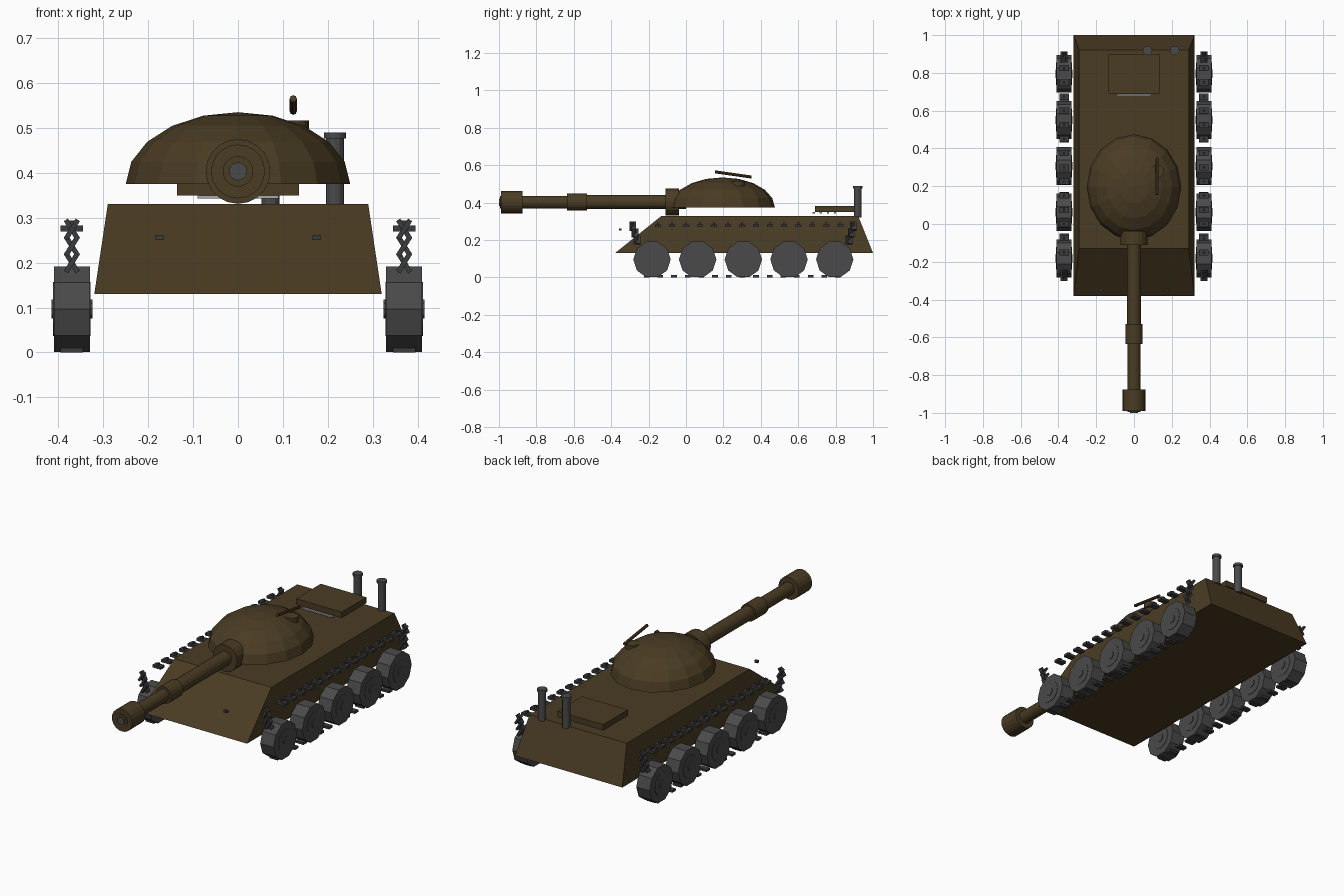
import bpy, bmesh, math
from mathutils import Matrix, Vector

if "Cube" in bpy.data.objects:
    bpy.data.objects.remove(bpy.data.objects["Cube"])


def material(name, rgb):
    m = bpy.data.materials.new(name)
    m.diffuse_color = (*rgb, 1)
    m.use_nodes = True
    m.node_tree.nodes["Principled BSDF"].inputs["Base Color"].default_value = m.diffuse_color
    return m


OLIVE = material("olive brown", (0.068, 0.045, 0.017))
GREY = material("wheel grey", (0.068, 0.068, 0.070))
DARK = material("track steel", (0.042, 0.043, 0.047))
SILVER = material("grille silver", (0.40, 0.40, 0.42))


def finish(name, bm, mat):
    bmesh.ops.recalc_face_normals(bm, faces=bm.faces)
    mesh = bpy.data.meshes.new(name)
    bm.to_mesh(mesh)
    bm.free()
    mesh.materials.append(mat)
    ob = bpy.data.objects.new(name, mesh)
    bpy.context.collection.objects.link(ob)
    return ob


def add_box(bm, centre, size, tilt=0):
    m = (Matrix.Translation(centre) @ Matrix.Rotation(tilt, 4, 'Y')
         @ Matrix.Diagonal((*size, 1)))
    bmesh.ops.create_cube(bm, size=1, matrix=m)


def add_rod(bm, a, b, r, sides=16, spin=0):
    a, b = Vector(a), Vector(b)
    m = (Matrix.Translation((a + b) / 2)
         @ (b - a).to_track_quat('Z', 'Y').to_matrix().to_4x4()
         @ Matrix.Rotation(spin, 4, 'Z'))
    bmesh.ops.create_cone(bm, cap_ends=True, segments=sides, radius1=r, radius2=r,
                          depth=(b - a).length, matrix=m)


# Hull: side profile, narrower at the top
bm = bmesh.new()
profile = [(-0.38, 0.13), (1.0, 0.13), (0.92, 0.33), (-0.13, 0.33)]
sides = []
for s in (-1, 1):
    sides.append([bm.verts.new((s * (0.32 if z < 0.2 else 0.29), y, z)) for y, z in profile])
    bm.faces.new(sides[-1])
for i in range(4):
    j = (i + 1) % 4
    bm.faces.new((sides[0][i], sides[0][j], sides[1][j], sides[1][i]))
finish("hull", bm, OLIVE)

# Turret: half of a squashed sphere, closed underneath
bm = bmesh.new()
bmesh.ops.create_uvsphere(bm, u_segments=16, v_segments=10, radius=1)
cut = bmesh.ops.bisect_plane(bm, geom=bm.verts[:] + bm.edges[:] + bm.faces[:],
                             plane_co=(0, 0, 0), plane_no=(0, 0, 1), clear_inner=True)
bmesh.ops.holes_fill(bm, edges=[e for e in bm.edges if e.is_boundary])
bm.transform(Matrix.Translation((0, 0.195, 0.375)) @ Matrix.Diagonal((0.25, 0.28, 0.16, 1)))
finish("turret", bm, OLIVE)

# Gun: mantlet, stepped barrel, sleeve and muzzle brake on one axis
AXIS = 0.403
for name, y0, y1, r, mat in (
        ("mantlet", -0.11, -0.037, 0.072, OLIVE),
        ("barrel_base", -0.53, 0.0, 0.037, OLIVE),
        ("barrel_sleeve", -0.635, -0.53, 0.046, OLIVE),
        ("barrel_tip", -0.994, -0.635, 0.034, OLIVE),
        ("muzzle_brake", -0.99, -0.875, 0.06, OLIVE),
        ("bore", -1.0, -0.95, 0.02, GREY)):
    bm = bmesh.new()
    add_rod(bm, (0, y0, AXIS), (0, y1, AXIS), r, 20)
    finish(name, bm, mat)

# Roof hatch and machine gun
bm = bmesh.new()
add_rod(bm, (0.123, 0.28, 0.49), (0.123, 0.28, 0.517), 0.035)
finish("roof_hatch", bm, OLIVE)
bm = bmesh.new()
add_rod(bm, (0.123, 0.155, 0.565), (0.123, 0.35, 0.537), 0.008, 8)
finish("roof_gun", bm, OLIVE)

# Engine cover with grille slats beneath
bm = bmesh.new()
add_box(bm, (0, 0.795, 0.366), (0.272, 0.21, 0.032))
finish("engine_cover", bm, OLIVE)
bm = bmesh.new()
for i in range(4):
    add_box(bm, (0, 0.683 + 0.038 * i, 0.346), (0.18, 0.012, 0.007))
finish("grille_slats", bm, SILVER)

# Exhaust pipes with caps
bm = bmesh.new()
for x in (0.072, 0.216):
    add_rod(bm, (x, 0.918, 0.32), (x, 0.918, 0.48), 0.02, 12)
    add_rod(bm, (x, 0.918, 0.476), (x, 0.918, 0.49), 0.025, 12)
finish("exhaust_pipes", bm, GREY)

# Headlights
bm = bmesh.new()
for x in (-0.175, 0.175):
    add_box(bm, (x, -0.352, 0.256), (0.018, 0.014, 0.012))
finish("headlights", bm, DARK)

for s, side in ((-1, "left"), (1, "right")):
    # Ten-sided road wheels with stepped hubs
    bm = bmesh.new()
    for i in range(5):
        y, z = -0.182 + 0.2443 * i, 0.0965
        for half, r, n in ((0.04, 0.1, 10), (0.042, 0.06, 12), (0.0455, 0.022, 10)):
            add_rod(bm, (s * (0.37 - half), y, z), (s * (0.37 + half), y, z), r, n,
                    math.pi / 2 if n == 10 else 0)
    # turn each ten-sided wheel so that a flat lies on the ground
    low = min(v.co.z for v in bm.verts)
    if low < 0:
        for i in range(5):
            y = -0.182 + 0.2443 * i
            vs = [v for v in bm.verts if abs(v.co.y - y) < 0.101]
            bmesh.ops.rotate(bm, verts=vs, cent=(0, y, 0.0965),
                             matrix=Matrix.Rotation(math.radians(18), 3, 'X'))
    finish(side + "_wheels", bm, GREY)

    # Loose track links: top run, ground run, and tilted ones round the ends
    bm = bmesh.new()
    for i in range(14):
        y = -0.15 + 0.075 * i
        add_box(bm, (s * 0.37, y, 0.276), (0.05, 0.032, 0.014))
        add_box(bm, (s * 0.37, y, 0.288), (0.012, 0.012, 0.012))
    for i in range(15):
        add_box(bm, (s * 0.37, -0.21 + 0.073 * i, 0.006), (0.05, 0.03, 0.012))
    for y0, d in ((-0.262, -1), (0.872, 1)):
        for k in range(3):
            y, z = y0 + d * 0.011 * k, 0.2 + 0.037 * k
            for t in (-1, 1):
                add_box(bm, (s * 0.37, y + 0.006 * t, z), (0.05, 0.024, 0.011),
                        t * math.radians(58))
    finish(side + "_track_links", bm, DARK)
